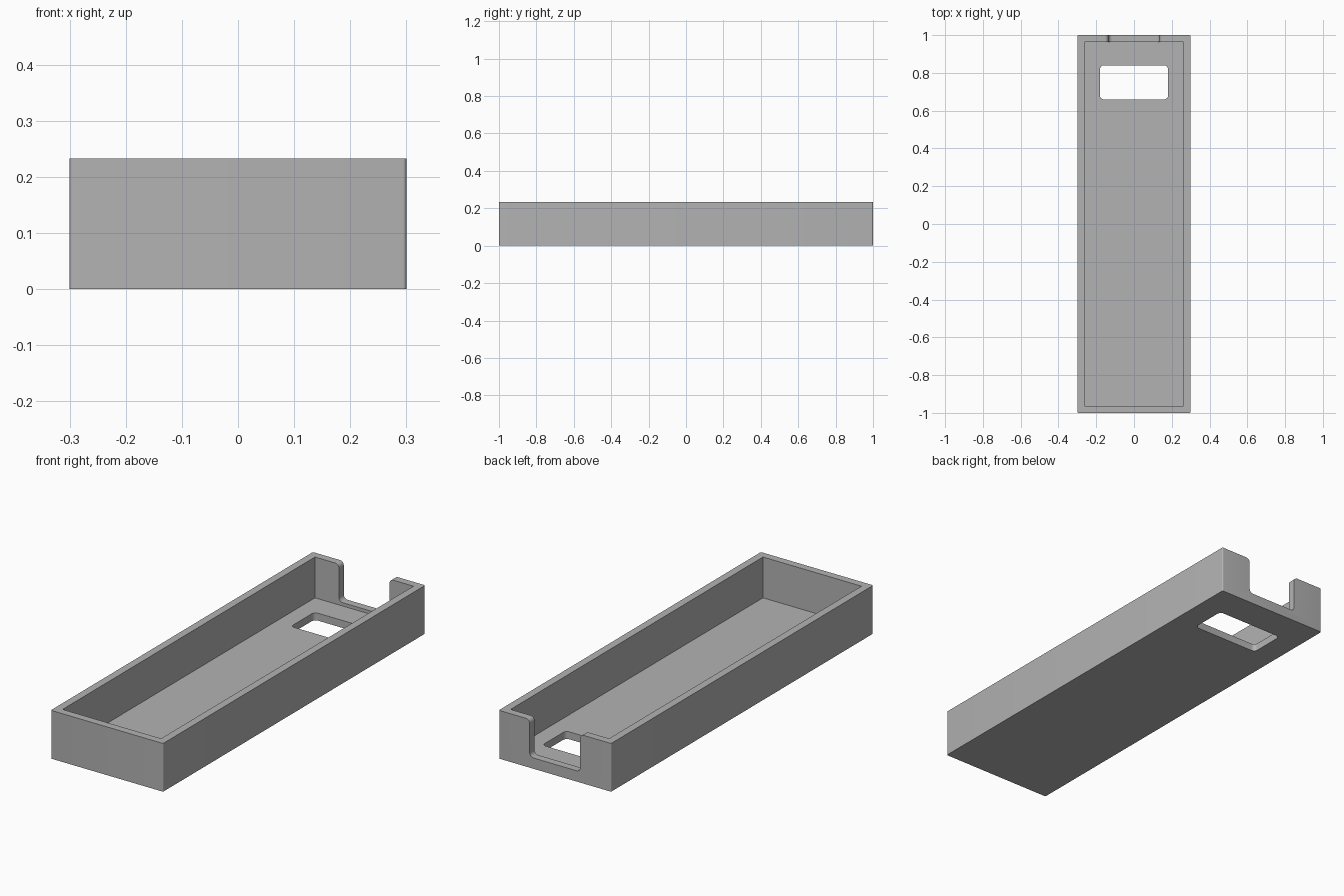
import bpy, bmesh
from math import cos, sin, pi
from mathutils import Vector

cube = bpy.data.objects.get("Cube")
if cube:
    bpy.data.objects.remove(cube, do_unlink=True)

W, L, H = 0.3, 1.0, 0.233          # half width, half length, height
WALL, FLOOR = 0.037, 0.036
R = 0.02                           # corner radius of the openings

grey = bpy.data.materials.new("plain grey")
grey.use_nodes = True
colour = (0.45, 0.45, 0.45, 1)
grey.diffuse_color = colour
grey.node_tree.nodes["Principled BSDF"].inputs["Base Color"].default_value = colour


def arc(cx, cy, r, start, end, steps=6):
    angles = [start + (end - start) * i / steps for i in range(steps + 1)]
    return [(cx + r * cos(a), cy + r * sin(a)) for a in angles]


def rounded_rect(x, y0, y1, r):
    corners = [(x - r, y1 - r), (r - x, y1 - r), (r - x, y0 + r), (x - r, y0 + r)]
    points = []
    for i, (cx, cy) in enumerate(corners):
        points += arc(cx, cy, r, i * pi / 2, (i + 1) * pi / 2)
    return points


def prism(name, points, push):
    """Extrude a closed outline of 3D points along a vector."""
    bm = bmesh.new()
    face = bm.faces.new([bm.verts.new(p) for p in points])
    new = bmesh.ops.extrude_face_region(bm, geom=[face])["geom"]
    bmesh.ops.translate(bm, vec=Vector(push),
                        verts=[v for v in new if isinstance(v, bmesh.types.BMVert)])
    bmesh.ops.recalc_face_normals(bm, faces=bm.faces)
    mesh = bpy.data.meshes.new(name)
    bm.to_mesh(mesh)
    bm.free()
    mesh.materials.append(grey)
    obj = bpy.data.objects.new(name, mesh)
    bpy.context.collection.objects.link(obj)
    return obj


def cut(target, cutter):
    cutter.hide_render = True
    mod = target.modifiers.new(cutter.name, "BOOLEAN")
    mod.operation, mod.solver, mod.object = "DIFFERENCE", "EXACT", cutter
    bpy.context.view_layer.objects.active = target
    bpy.ops.object.modifier_apply(modifier=mod.name)
    bpy.data.objects.remove(cutter, do_unlink=True)


# Outer block with slightly softened upright edges
tray = prism("tray", [(x, y, 0) for x, y in rounded_rect(W, -L, L, 0.006)], (0, 0, H))

# Square-cornered cavity
ix, iy = W - WALL, L - WALL
cavity = [(-ix, -iy, FLOOR), (ix, -iy, FLOOR), (ix, iy, FLOOR), (-ix, iy, FLOOR)]
cut(tray, prism("cavity_cutter", cavity, (0, 0, H)))

# Rounded window through the floor
window = [(x, y, -0.1) for x, y in rounded_rect(0.18, 0.66, 0.84, R)]
cut(tray, prism("window_cutter", window, (0, 0, 0.18)))

# Notch in the back wall: rounded at its base and flared at its rim
nx, nz = 0.135, 0.052
side = arc(nx - R, nz + R, R, -pi / 2, 0) + arc(nx + R, H - R, R, pi, pi / 2)
side.append((nx + R, H + 0.1))
outline = side + [(-x, z) for x, z in reversed(side)]
cut(tray, prism("notch_cutter", [(x, iy - 0.02, z) for x, z in outline], (0, 0.1, 0)))

# Smooth the small curves, keep the rest crisp
bpy.ops.object.select_all(action="DESELECT")
tray.select_set(True)
bpy.context.view_layer.objects.active = tray
bpy.ops.object.shade_smooth_by_angle(angle=pi / 6)
